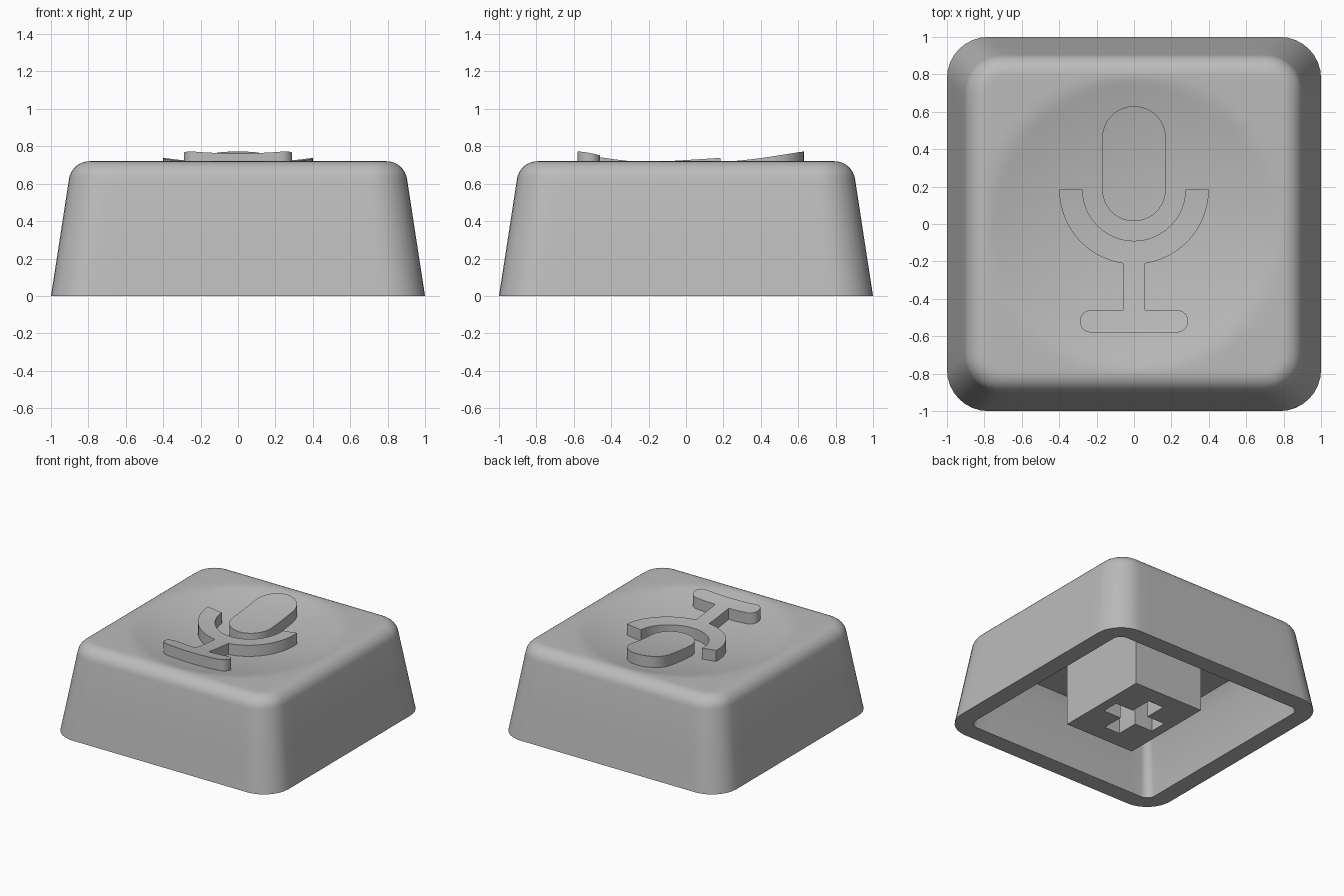
import bpy, bmesh, math
from math import sin, cos, pi, radians

cube = bpy.data.objects.get("Cube")
if cube:
    bpy.data.objects.remove(cube, do_unlink=True)

grey = bpy.data.materials.new("matte_grey")
grey.use_nodes = True
colour = (0.5, 0.5, 0.5, 1)
grey.diffuse_color = colour
grey.node_tree.nodes["Principled BSDF"].inputs["Base Color"].default_value = colour

TOP = 0.72          # height of the flat rim
DISH = 0.615        # lowest point of the dished top
RELIEF = 0.09       # height of the raised symbol above the dish


def dish(r, base=DISH):
    return base + r * r / 5.9


def add_object(name, bm):
    bmesh.ops.recalc_face_normals(bm, faces=bm.faces)
    mesh = bpy.data.meshes.new(name)
    bm.to_mesh(mesh)
    bm.free()
    mesh.materials.append(grey)
    ob = bpy.data.objects.new(name, mesh)
    bpy.context.collection.objects.link(ob)
    return ob


def loft(name, rings):
    """Skin closed rings of equal length and cap both ends."""
    bm = bmesh.new()
    loops = [[bm.verts.new(p) for p in ring] for ring in rings]
    n = len(loops[0])
    for a, b in zip(loops, loops[1:]):
        for i in range(n):
            j = (i + 1) % n
            bm.faces.new((a[i], a[j], b[j], b[i]))
    bm.faces.new(loops[0])
    bm.faces.new(loops[-1])
    return add_object(name, bm)


def prism(name, outline, low, high):
    return loft(name, [[(x, y, z) for x, y in outline] for z in (low, high)])


def box(name, hx, hy, low, high):
    return prism(name, [(-hx, -hy), (hx, -hy), (hx, hy), (-hx, hy)], low, high)


def arc(cx, cy, r, start, end, steps):
    return [(cx + r * cos(radians(start + (end - start) * i / steps)),
             cy + r * sin(radians(start + (end - start) * i / steps)))
            for i in range(steps + 1)]


def rounded_square(h, r, side_steps=16):
    pts = []
    c = h - r
    for k in range(4):
        a = radians(45 + 90 * k)
        cx, cy = c * math.copysign(1, cos(a)), c * math.copysign(1, sin(a))
        pts += arc(cx, cy, r, 90 * k, 90 * k + 90, 8)
        # straight side leading to the next corner
        dx, dy = -sin(radians(90 * k + 90)), cos(radians(90 * k + 90))
        x, y = pts[-1]
        pts += [(x + dx * 2 * c * i / side_steps, y + dy * 2 * c * i / side_steps)
                for i in range(1, side_steps)]
    return pts


def cut(ob, cutter):
    cutter.hide_render = True
    mod = ob.modifiers.new("cut", 'BOOLEAN')
    mod.operation = 'DIFFERENCE'
    mod.solver = 'EXACT'
    mod.object = cutter
    bpy.context.view_layer.objects.active = ob
    bpy.ops.object.modifier_apply(modifier=mod.name)
    bpy.data.objects.remove(cutter, do_unlink=True)


def smooth(ob):
    bpy.ops.object.select_all(action='DESELECT')
    ob.select_set(True)
    bpy.context.view_layer.objects.active = ob
    bpy.ops.object.shade_smooth_by_angle(angle=radians(30))


# Hollow cap: cavity ceiling, cavity wall, bottom rim, outer wall
sections = [(0.745, 0.04, 0.5), (0.80, 0.06, 0.4), (0.86, 0.07, 0),
            (1, 0.22, 0), (0.952, 0.21, 0.31)]
# Rounded top edge
for i in range(9):
    a = radians(9 + 81 * i / 8)
    sections.append((0.794 + 0.111 * cos(a), 0.09 + 0.111 * cos(a), 0.609 + 0.111 * sin(a)))
# Dished top, shrinking to the middle
for i in range(1, 25):
    f = 1 - i / 25
    sections.append((0.794 * f, 0.09 * f, TOP))

rings = []
for h, r, z in sections:
    ring = rounded_square(h, r)
    rings.append([(x, y, min(z, dish(math.hypot(x, y)))) for x, y in ring])
smooth(loft("keycap_shell", rings))

# Mounting block with a cross-shaped socket
block = box("mounting_block", 0.31, 0.395, 0, 0.53)
cut(block, box("socket_cutter_x", 0.23, 0.07, -0.1, 0.42))
cut(block, box("socket_cutter_y", 0.07, 0.25, -0.1, 0.42))

# Raised symbol outlines
capsule = arc(0, 0.46, 0.17, 0, 180, 24) + arc(0, 0.185, 0.17, 180, 360, 24)

mid, stem = 0.185, 0.06
join = math.degrees(math.asin(stem / 0.4))
stand = arc(0, mid, 0.275, 360, 180, 40)                 # inside of the cradle
stand += arc(0, mid, 0.4, 180, 270 - join, 24)           # outside, one half
stand += [(-stem, -0.46)]
stand += arc(-0.23, -0.52, 0.06, 90, 270, 12)            # foot ends
stand += arc(0.23, -0.52, 0.06, -90, 90, 12)
stand += [(stem, -0.46)]
stand += arc(0, mid, 0.4, 270 + join, 360, 24)           # outside, other half

# Trim each symbol piece to follow the dish
for name, outline in (("symbol_capsule", capsule), ("symbol_stand", stand)):
    piece = prism(name, outline, 0.58, 0.9)
    bowl = []
    for i in range(1, 31):
        r = 0.03 * i
        bowl.append([(x, y, dish(r, DISH + RELIEF)) for x, y in arc(0, 0, r, 0, 354.375, 63)])
    bowl.append([(x, y, 1.2) for x, y, z in bowl[-1]])
    cut(piece, loft("bowl_cutter", bowl))
    smooth(piece)
